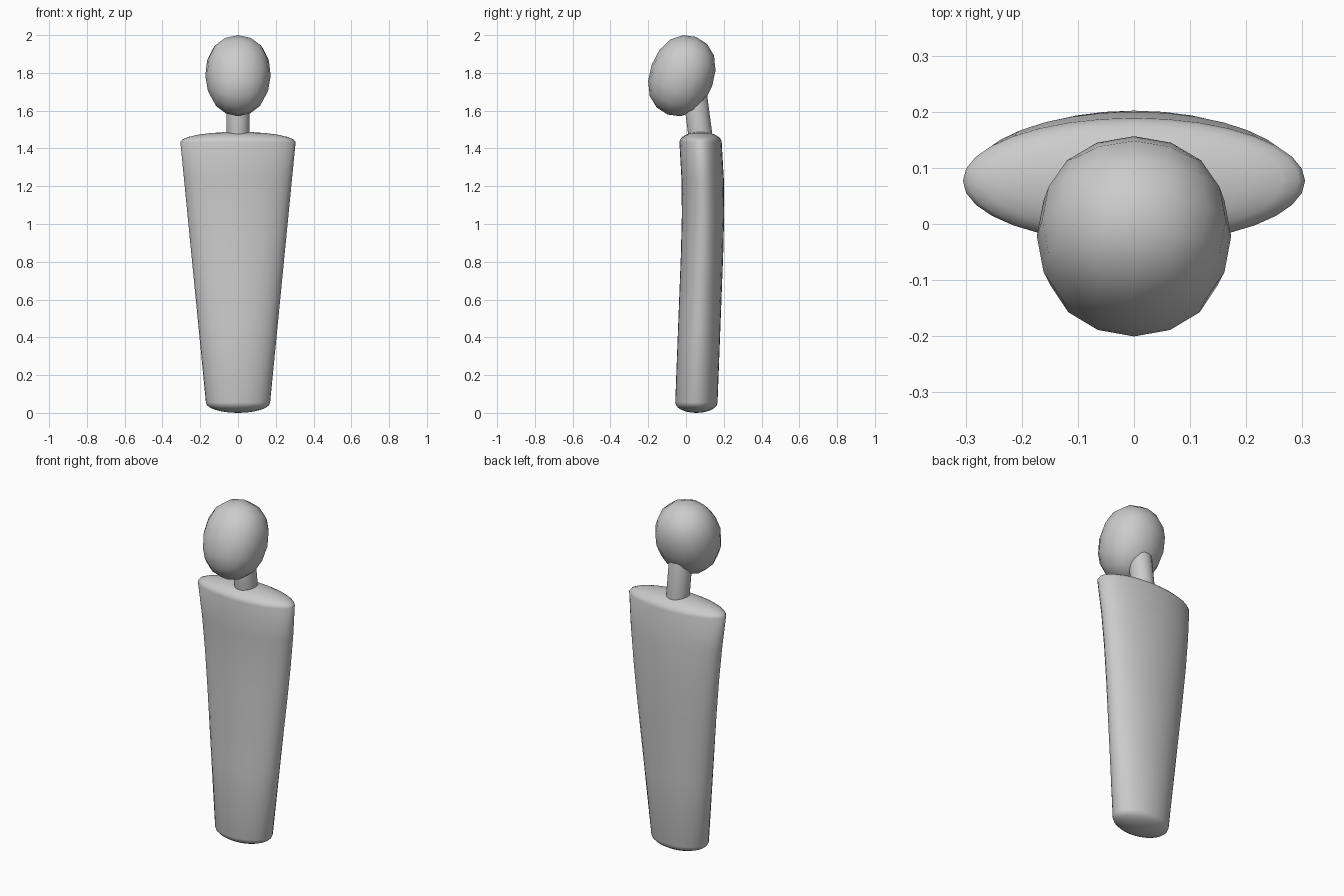
import bpy, bmesh, math
from mathutils import Matrix, Vector

cube = bpy.data.objects.get("Cube")
if cube:
    bpy.data.objects.remove(cube, do_unlink=True)


def add_object(name, bm):
    bmesh.ops.recalc_face_normals(bm, faces=bm.faces)
    for face in bm.faces:
        face.smooth = True
    mesh = bpy.data.meshes.new(name)
    bm.to_mesh(mesh)
    bm.free()
    obj = bpy.data.objects.new(name, mesh)
    bpy.context.collection.objects.link(obj)
    return obj


def domed_loft(name, stations, dome, sides=32, steps=6):
    """Loft ellipses (centre y, z, half width, half depth) and dome both ends."""
    bm = bmesh.new()

    def dome_rings(station, sign):
        y, z, w, d = station
        for i in range(1, steps):
            a = math.pi / 2 * i / steps
            yield y, z + sign * dome * math.sin(a), w * math.cos(a), d * math.cos(a)

    rings = list(dome_rings(stations[0], -1))[::-1] + stations
    rings += list(dome_rings(stations[-1], 1))
    loops = []
    for y, z, w, d in rings:
        angles = [math.tau * i / sides for i in range(sides)]
        loops.append([bm.verts.new((w * math.cos(a), y + d * math.sin(a), z)) for a in angles])
    for low, high in zip(loops, loops[1:]):
        for i in range(sides):
            j = (i + 1) % sides
            bm.faces.new((low[i], low[j], high[j], high[i]))
    for loop, station, sign in ((loops[0], stations[0], -1), (loops[-1], stations[-1], 1)):
        pole = bm.verts.new((0, station[0], station[1] + sign * dome))
        for i in range(sides):
            bm.faces.new((loop[i], loop[(i + 1) % sides], pole))
    return add_object(name, bm)


# Torso: flat oval column, widening upward along a gently bowed spine
spine = [(0.055, 0.055), (0.07, 0.45), (0.085, 0.84), (0.09, 1.05), (0.088, 1.24), (0.077, 1.433)]
bottom, top = spine[0][1], spine[-1][1]
torso = [(y, z, 0.17 + 0.135 * (z - bottom) / (top - bottom), 0.112) for y, z in spine]
domed_loft("torso", torso, 0.055)

# Neck: round column leaning forward into the head
domed_loft("neck", [(0.08, 1.44, 0.062, 0.064), (0.047, 1.69, 0.062, 0.064)], 0.05)

# Head: rounded box, narrower at the chin, tilted back
bm = bmesh.new()
bmesh.ops.create_cube(bm, size=2 / 0.84)
for v in bm.verts:
    taper = 1.05 if v.co.z > 0 else 0.93
    v.co = Vector((v.co.x * 0.175 * taper, v.co.y * 0.17, v.co.z * 0.219))
tilt = Matrix.Rotation(math.radians(-20), 4, "X")
bmesh.ops.transform(bm, matrix=Matrix.Translation((0, -0.022, 1.785)) @ tilt, verts=bm.verts)
head = add_object("head", bm)
subsurf = head.modifiers.new("rounding", "SUBSURF")
subsurf.levels = subsurf.render_levels = 2
